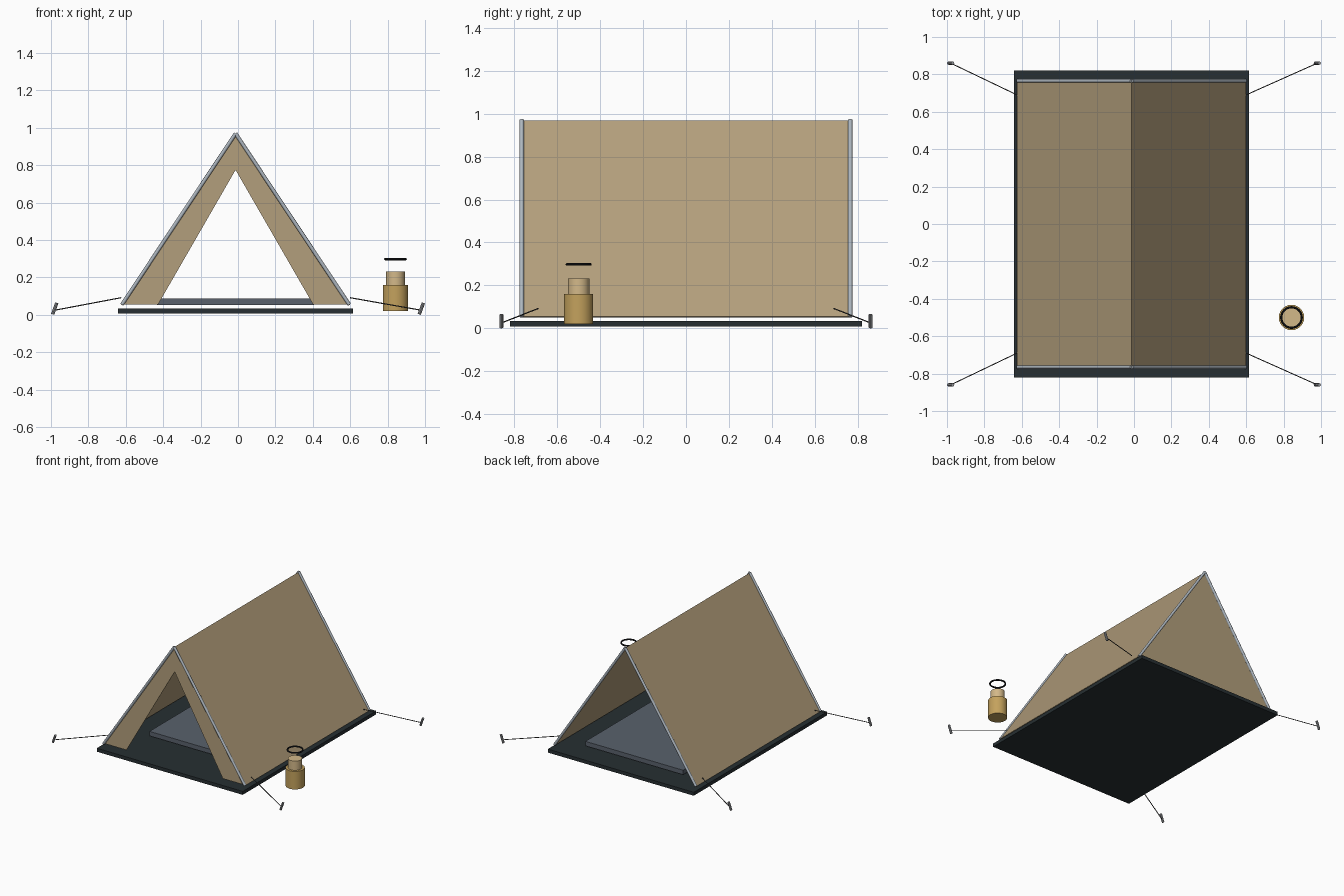
import bpy, math
from mathutils import Vector

if "Cube" in bpy.data.objects:
    bpy.data.objects.remove(bpy.data.objects["Cube"])

CX = -0.013          # tent centre line
RIDGE, HEM = 0.97, 0.052
HALF, LEN = 0.608, 0.765


def material(name, r, g, b):
    m = bpy.data.materials.new(name)
    m.diffuse_color = (r, g, b, 1)
    m.use_nodes = True
    m.node_tree.nodes["Principled BSDF"].inputs["Base Color"].default_value = m.diffuse_color
    return m


canvas = material("canvas", 0.45, 0.345, 0.2)
rubber = material("groundsheet", 0.02, 0.028, 0.032)
foam = material("foam", 0.1, 0.12, 0.15)
alloy = material("alloy", 0.42, 0.47, 0.52)
steel = material("steel", 0.32, 0.33, 0.35)
cord = material("cord", 0.06, 0.06, 0.06)
brass = material("brass", 0.55, 0.36, 0.11)
glow = material("lamp_glass", 0.65, 0.48, 0.25)
black = material("black", 0.01, 0.011, 0.013)


def finish(name, mat, smooth=False):
    ob = bpy.context.object
    ob.name = name
    ob.data.materials.append(mat)
    if smooth:
        bpy.ops.object.shade_smooth_by_angle(angle=math.radians(40))
    return ob


def box(name, lo, hi, mat):
    lo, hi = Vector(lo), Vector(hi)
    bpy.ops.mesh.primitive_cube_add(size=1, location=(lo + hi) / 2)
    bpy.context.object.scale = hi - lo
    bpy.ops.object.transform_apply(location=False, rotation=False)
    return finish(name, mat)


def rod(name, a, b, r, mat, sides=10):
    a, b = Vector(a), Vector(b)
    d = b - a
    bpy.ops.mesh.primitive_cylinder_add(vertices=sides, radius=r, depth=d.length,
                                        location=(a + b) / 2,
                                        rotation=d.to_track_quat('Z', 'Y').to_euler())
    return finish(name, mat, True)


def sheet(name, verts, faces, thick=0.008):
    me = bpy.data.meshes.new(name)
    me.from_pydata(verts, [], faces)
    ob = bpy.data.objects.new(name, me)
    bpy.context.collection.objects.link(ob)
    me.materials.append(canvas)
    mod = ob.modifiers.new("thickness", 'SOLIDIFY')
    mod.thickness, mod.offset = thick, 0
    return ob


# Floor and sleeping pad
box("groundsheet", (CX - 0.628, -0.82, 0.008), (CX + 0.628, 0.82, 0.035), rubber)
box("sleeping_pad", (CX - 0.42, -0.47, 0.053), (CX + 0.42, 0.655, 0.088), foam)

# Canopy: one folded sheet over the ridge
sheet("canopy",
      [(CX + x, y, z) for y in (-LEN + 0.005, LEN - 0.005)
       for x, z in ((-HALF, HEM), (0, RIDGE - 0.005), (HALF, HEM))],
      [(0, 1, 4, 3), (1, 2, 5, 4)])

# Front door flaps, folded back around a triangular opening
fy = -LEN + 0.007
for side, s in (("left", -1), ("right", 1)):
    sheet(f"door_flap_{side}",
          [(CX + s * HALF, fy, HEM + 0.003), (CX + s * 0.415, fy, HEM + 0.003),
           (CX, fy, 0.775), (CX, fy, RIDGE - 0.01)], [(0, 1, 2, 3)], 0.005)

# A-frame poles at both ends, pegs and guy lines at each corner
for end, e in (("front", -1), ("back", 1)):
    for side, s in (("left", -1), ("right", 1)):
        tag = f"{end}_{side}"
        rod(f"pole_{tag}", (CX + s * HALF, e * LEN, HEM + 0.003),
            (CX, e * LEN, RIDGE), 0.01, alloy)
        px, py = s * 0.98, e * 0.86
        t = Vector((math.sin(0.35), 0, math.cos(0.35))) * 0.0325
        c = Vector((px, py, 0.0337))
        rod(f"peg_{tag}", c - t, c + t, 0.009, steel, 8)
        rod(f"guy_line_{tag}", (CX + s * 0.612, e * 0.69, 0.092),
            (px, py, 0.025), 0.003, cord, 6)

# Lantern
lx, ly = 0.842, -0.5
rod("lantern_body", (lx, ly, 0.02), (lx, ly, 0.16), 0.068, brass, 24)
rod("lantern_top", (lx, ly, 0.16), (lx, ly, 0.232), 0.05, glow, 24)
bpy.ops.mesh.primitive_torus_add(location=(lx, ly, 0.298), major_radius=0.055,
                                 minor_radius=0.006, major_segments=24, minor_segments=8)
finish("lantern_handle", black, True)
